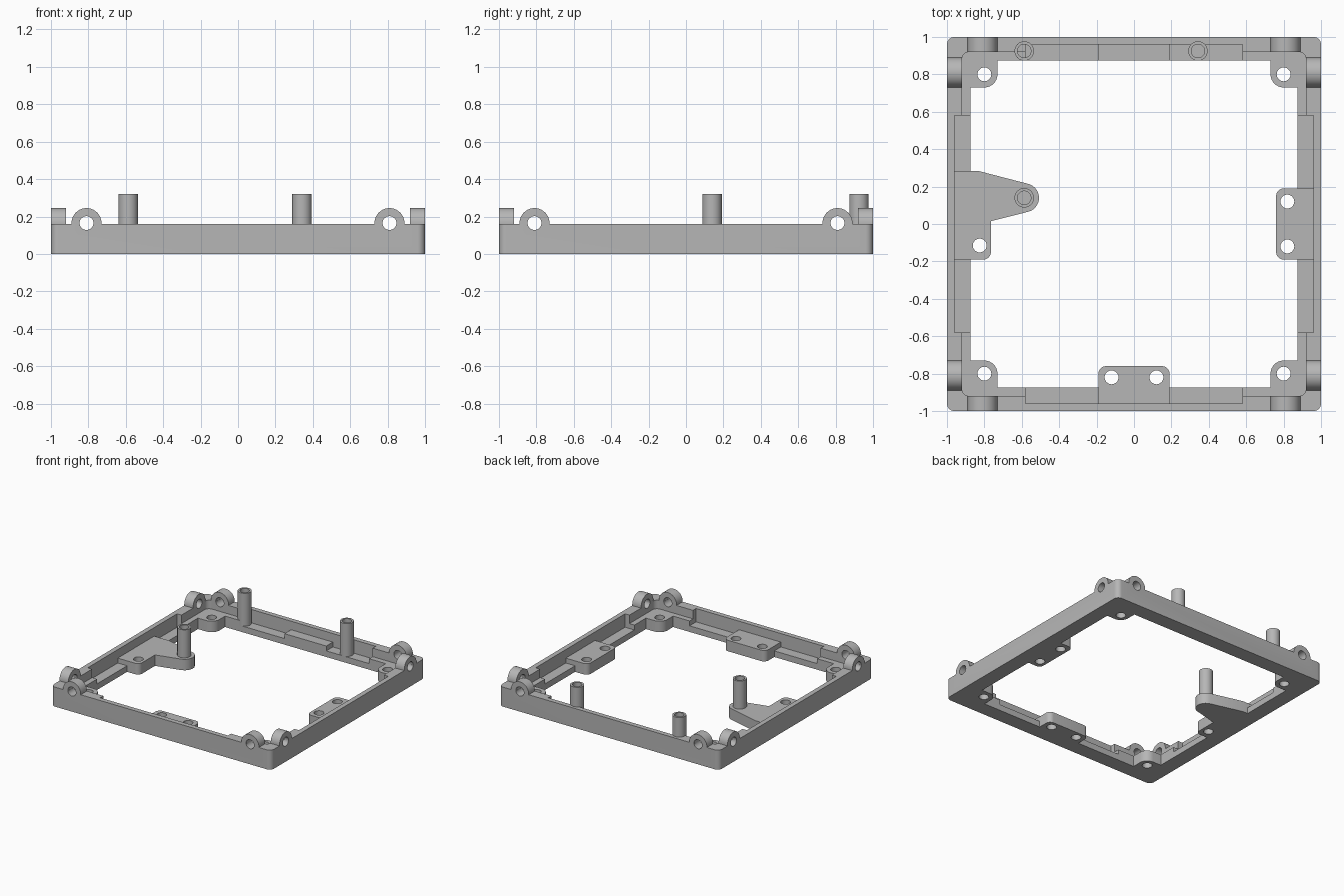
import bpy, bmesh
from math import sin, cos, pi, radians
from mathutils import Matrix, Vector

if "Cube" in bpy.data.objects:
    bpy.data.objects.remove(bpy.data.objects["Cube"], do_unlink=True)

GREY = (0.47, 0.47, 0.47, 1)
mat = bpy.data.materials.new("plain grey")
mat.use_nodes = True
mat.diffuse_color = GREY
mat.node_tree.nodes["Principled BSDF"].inputs["Base Color"].default_value = GREY

# Main dimensions
WALL_H, LEDGE_H, TAB_H, POST_H = 0.16, 0.05, 0.09, 0.32
INNER, RECESS, OPENING, SPAN, TAB = 0.92, 0.96, 0.875, 0.58, 0.19
LUG, LUG_Z, LUG_R, HOLE_R = 0.81, 0.165, 0.08, 0.037


def arc(cx, cy, r, a0, a1, n=16):
    return [(cx + r * cos(radians(a0 + (a1 - a0) * i / n)),
             cy + r * sin(radians(a0 + (a1 - a0) * i / n))) for i in range(n + 1)]


def circle(cx, cy, r=HOLE_R, n=32):
    return arc(cx, cy, r, 0, 360, n)[:-1]


def rounded(points, n=8):
    """Outline whose square corners are filleted where a radius is given."""
    out = []
    for i, p in enumerate(points):
        if len(p) == 2:
            out.append(p)
            continue
        c, r = Vector(p[:2]), p[2]
        u = (Vector(points[i - 1][:2]) - c).normalized()
        v = (Vector(points[(i + 1) % len(points)][:2]) - c).normalized()
        for k in range(n + 1):
            t = pi / 2 * k / n
            out.append(tuple(c + r * (u + v) - r * (v * cos(t) + u * sin(t))))
    return out


def turn(i):
    return Matrix.Rotation(i * pi / 2, 4, "Z")


def finish(name, bm, matrix):
    bmesh.ops.recalc_face_normals(bm, faces=bm.faces[:])
    bm.transform(matrix)
    mesh = bpy.data.meshes.new(name)
    bm.to_mesh(mesh)
    bm.free()
    mesh.materials.append(mat)
    ob = bpy.data.objects.new(name, mesh)
    bpy.context.collection.objects.link(ob)
    return ob


def plate(name, loops, z0, z1, matrix=Matrix()):
    """Extrude an outline (first loop) with holes (other loops)."""
    bm = bmesh.new()
    rings = [[[bm.verts.new((x, y, z)) for x, y in loop] for loop in loops] for z in (z0, z1)]
    for level in rings:
        edges = [bm.edges.new((r[i - 1], r[i])) for r in level for i in range(len(r))]
        bmesh.ops.triangle_fill(bm, edges=edges, use_beauty=True, normal=(0, 0, 1))
    for low, high in zip(*rings):
        for i in range(len(low)):
            bm.faces.new((low[i - 1], low[i], high[i], high[i - 1]))
    return finish(name, bm, matrix)


def post(name, x, y, base):
    """Hollow post with a blind bore, turned from a profile."""
    bm = bmesh.new()
    profile = [(0, base + 0.02), (0.036, base + 0.02), (0.036, POST_H), (0.052, POST_H), (0.052, base)]
    vs = [bm.verts.new((r, 0, z)) for r, z in profile]
    es = [bm.edges.new(pair) for pair in zip(vs, vs[1:])]
    bmesh.ops.spin(bm, geom=vs + es, cent=(0, 0, 0), axis=(0, 0, 1), angle=2 * pi, steps=32)
    bmesh.ops.remove_doubles(bm, verts=bm.verts[:], dist=0.0001)
    return finish(name, bm, Matrix.Translation((x, y, 0)))


parts = []

# Outer wall with a shallow recess along the middle of each side
side = [(SPAN, INNER), (SPAN, RECESS), (-SPAN, RECESS), (-SPAN, INNER), (-INNER, INNER, 0.04)]
inner = []
for i in range(4):
    for p in side:
        q = turn(i) @ Vector((p[0], p[1], 0))
        inner.append((q.x, q.y) + p[2:])
outer = [(1, 1, 0.04), (-1, 1, 0.04), (-1, -1, 0.04), (1, -1, 0.04)]
wall = plate("outer_wall", [rounded(outer), rounded(inner)], 0, WALL_H)
parts.append(wall)

# Lug bores cut through the upper edge of the wall
for i in range(2):
    for s in (-1, 1):
        m = turn(i) @ Matrix.Rotation(pi / 2, 4, "X")
        cutter = plate("bore_cutter", [circle(s * LUG, LUG_Z)], -1.2, 1.2, m)
        cutter.hide_render = True
        mod = wall.modifiers.new("bore", "BOOLEAN")
        mod.operation, mod.solver, mod.object = "DIFFERENCE", "EXACT", cutter
        bpy.context.view_layer.objects.active = wall
        bpy.ops.object.modifier_apply(modifier=mod.name)
        bpy.data.objects.remove(cutter, do_unlink=True)

corner = rounded([(SPAN, INNER), (SPAN, OPENING), (0.73, OPENING), (0.73, 0.73, 0.07),
                  (OPENING, 0.73), (OPENING, SPAN), (INNER, SPAN), (INNER, INNER, 0.04)])
names = ("back", "left_hand", "front", "right_hand")
for i, label in enumerate(names):
    # Raised corner pads with screw holes
    parts.append(plate("corner_pad_" + label, [corner, circle(0.8, 0.8)], 0, TAB_H, turn(i)))
    # Low ledges in the recesses
    for s in (-1, 1):
        start = 0.283 if (i == 1 and s == 1) else TAB
        ledge = [(s * start, OPENING), (s * SPAN, OPENING), (s * SPAN, RECESS), (s * start, RECESS)]
        parts.append(plate("ledge_" + label, [ledge], 0, LEDGE_H, turn(i)))
        # Arched lugs on top of the wall
        x = s * LUG
        arch = ([(x + LUG_R, WALL_H)] + arc(x, LUG_Z, LUG_R, 0, 180, 24) + [(x - LUG_R, WALL_H)]
                + [(x - HOLE_R, WALL_H)] + arc(x, LUG_Z, HOLE_R, 180, 0) + [(x + HOLE_R, WALL_H)])
        parts.append(plate("lug_" + label, [arch], INNER, 1,
                           turn(i) @ Matrix.Rotation(pi / 2, 4, "X")))

# Middle tabs: flush at the back, with two screw holes at the front and one side
flush = [(-TAB, OPENING), (TAB, OPENING), (TAB, RECESS), (-TAB, RECESS)]
parts.append(plate("back_tab", [flush], 0, TAB_H))
tab = rounded([(-TAB, 0.76, 0.04), (TAB, 0.76, 0.04), (TAB, RECESS), (-TAB, RECESS)])
for i, label in ((2, "front_tab"), (3, "side_tab")):
    parts.append(plate(label, [tab, circle(-0.12, 0.82), circle(0.12, 0.82)], 0, TAB_H, turn(i)))

# Bracket arm reaching inwards to carry a post
arm = rounded([(-RECESS, 0.283), (-0.83, 0.283)] + arc(-0.585, 0.14, 0.077, 75, -75)
              + [(-0.765, 0.015), (-0.765, -TAB, 0.04), (-RECESS, -TAB)])
parts.append(plate("bracket_arm", [arm, circle(-0.825, -0.115)], 0, TAB_H))

# Hollow posts
parts.append(post("arm_post", -0.587, 0.14, TAB_H))
for x in (-0.587, 0.342):
    parts.append(post("back_post", x, 0.925, LEDGE_H))

# Smooth shading with sharp edges kept
bpy.ops.object.select_all(action="DESELECT")
for ob in parts:
    ob.select_set(True)
bpy.context.view_layer.objects.active = wall
bpy.ops.object.shade_smooth_by_angle(angle=radians(30))
